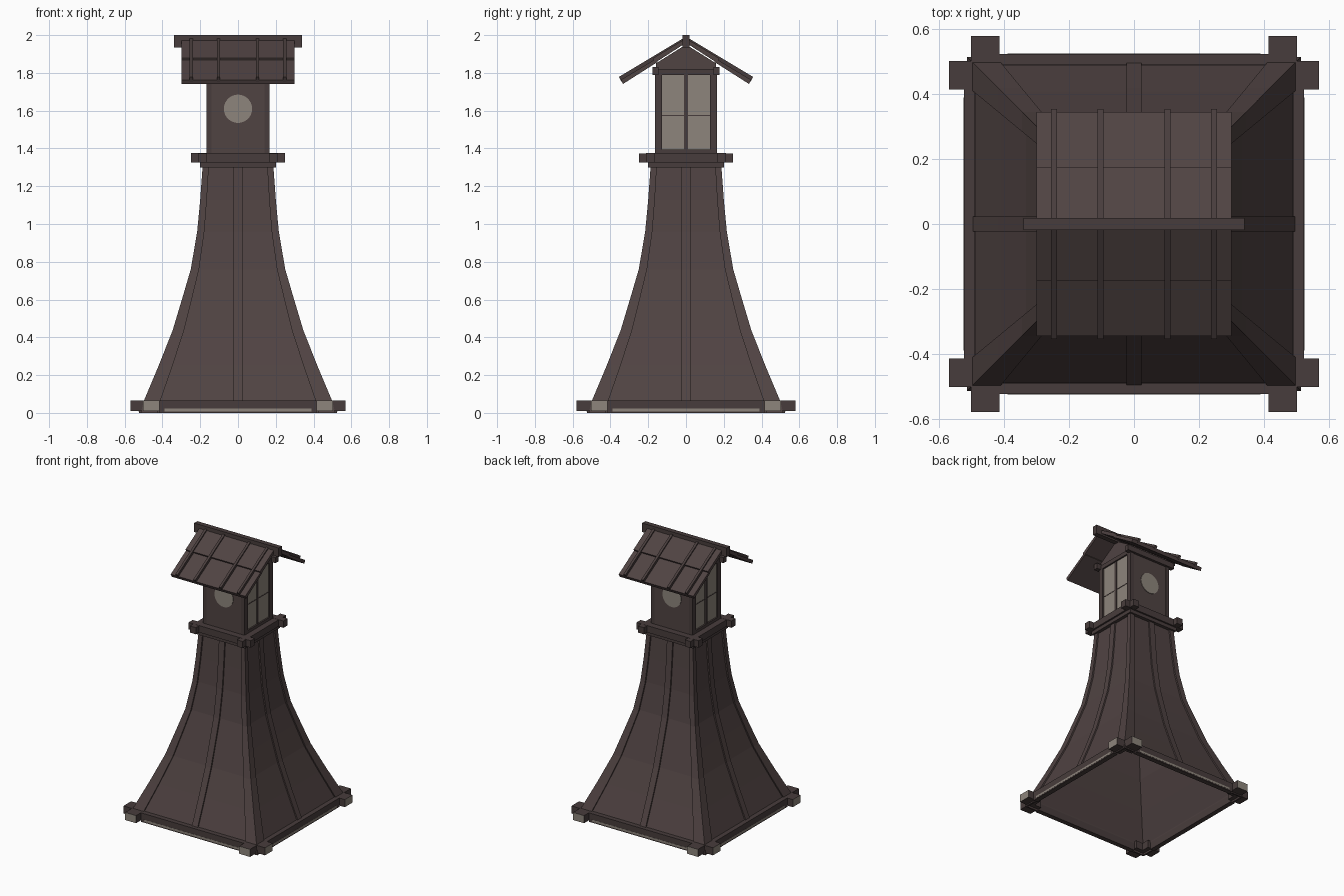
import bpy, bmesh, math
from mathutils import Matrix

if "Cube" in bpy.data.objects:
    bpy.data.objects.remove(bpy.data.objects["Cube"])


def mat(name, r, g, b):
    m = bpy.data.materials.new(name)
    m.diffuse_color = (r, g, b, 1)
    m.use_nodes = True
    m.node_tree.nodes["Principled BSDF"].inputs["Base Color"].default_value = m.diffuse_color
    return m


WALL = mat("brown_boards", 0.080, 0.056, 0.055)
BEAM = mat("dark_beams", 0.064, 0.046, 0.045)
PALE = mat("pale_paper", 0.27, 0.235, 0.20)


def finish(name, bm, *mats, recalc=True):
    if recalc:
        bmesh.ops.recalc_face_normals(bm, faces=bm.faces)
    me = bpy.data.meshes.new(name)
    bm.to_mesh(me)
    bm.free()
    for m in mats:
        me.materials.append(m)
    ob = bpy.data.objects.new(name, me)
    bpy.context.collection.objects.link(ob)
    return ob


def box(name, lo, hi, *mats):
    bm = bmesh.new()
    bmesh.ops.create_cube(bm, size=1)
    for v in bm.verts:
        for i in range(3):
            v.co[i] = (lo[i] + hi[i]) / 2 + v.co[i] * (hi[i] - lo[i])
    return finish(name, bm, *mats)


def prism(name, yz, x0, x1, m):
    """Extrude a y-z outline along x."""
    bm = bmesh.new()
    a = [bm.verts.new((x0, y, z)) for y, z in yz]
    b = [bm.verts.new((x1, y, z)) for y, z in yz]
    n = len(yz)
    bm.faces.new(a)
    bm.faces.new(b)
    for i in range(n):
        bm.faces.new((a[i], a[(i + 1) % n], b[(i + 1) % n], b[i]))
    return finish(name, bm, m)


# Flared tower profile: (height, half width)
PROFILE = [(0.0, 0.515), (0.06, 0.50), (0.25, 0.42), (0.44, 0.345), (0.60, 0.297),
           (0.76, 0.25), (0.96, 0.216), (1.13, 0.200), (1.31, 0.187)]
D = 0.012


def loft(name, section, turn, m, caps, start=0):
    """Loft a section(half width) outline up the flared profile."""
    bm = bmesh.new()
    rings = [[bm.verts.new((x, y, z)) for x, y in section(w)] for z, w in PROFILE[start:]]
    n = len(rings[0])
    for a, b in zip(rings, rings[1:]):
        for i in range(n):
            j = (i + 1) % n
            bm.faces.new((a[i], a[j], b[j], b[i]))
    if caps:
        bm.faces.new(rings[0])
        bm.faces.new(rings[-1])
    bmesh.ops.rotate(bm, verts=bm.verts, matrix=Matrix.Rotation(turn, 3, 'Z'))
    return finish(name, bm, m, recalc=caps)


def wall(w):
    s = w - D
    return [(s, s), (-s, s), (-s, -s), (s, -s)]


def post(w):
    t, d = 0.175 * w, D - 0.001
    return [(w, w), (w - t, w), (w - t, w - d), (w - d, w - d), (w - d, w - t), (w, w - t)]


def strip(w):
    a, b = w - D + 0.001, w - 0.001
    return [(-0.023, a), (0.023, a), (0.023, b), (-0.023, b)]


# Tower: hollow walls open below, corner posts, centre battens
loft("tower_walls", wall, 0, WALL, False)
for k in range(4):
    loft(f"corner_post_{k}", post, k * math.pi / 2, WALL, True)
    loft(f"centre_batten_{k}", strip, k * math.pi / 2, WALL, True, 1)

# Base sills with crossed beam ends (pale end grain)
for s in (-1, 1):
    y0, y1 = sorted((s * 0.49, s * 0.525))
    box("sill_x", (-0.415, y0, 0), (0.415, y1, 0.065), BEAM)
    box("sill_y", (y0, -0.415, 0), (y1, 0.415, 0.065), BEAM)
    p0, p1 = sorted((s * 0.526, s * 0.524))
    box("sill_wear_x", (-0.39, p0, 0.008), (0.39, p1, 0.022), PALE)
    box("sill_wear_y", (p0, -0.39, 0.008), (p1, 0.39, 0.022), PALE)
    for t in (-1, 1):
        for axis in (0, 1):
            a0, a1 = sorted((s * 0.415, s * 0.503))
            b0, b1 = sorted((t * 0.47, t * (0.57 if axis == 0 else 0.58)))
            lo, hi = ((b0, a0, 0.01), (b1, a1, 0.065)) if axis == 0 else ((a0, b0, 0.01), (a1, b1, 0.065))
            ob = box("beam_end", lo, hi, BEAM, PALE)
            for f in ob.data.polygons:
                if f.normal[axis] * t > 0.9:
                    f.material_index = 1

# Collar under the cabin
box("collar_plate", (-0.2, -0.2, 1.30), (0.2, 0.2, 1.345), BEAM)
box("collar_floor", (-0.18, -0.18, 1.34), (0.18, 0.18, 1.37), BEAM)
for s in (-1, 1):
    c0, c1 = sorted((s * 0.165, s * 0.212))
    box("collar_beam_x", (-0.25, c0, 1.325), (0.25, c1, 1.375), BEAM)
    box("collar_beam_y", (c0, -0.25, 1.326), (c1, 0.25, 1.374), BEAM)

# Cabin with gables
prism("cabin", [(-0.16, 1.36), (0.16, 1.36), (0.16, 1.85), (0, 1.95), (-0.16, 1.85)],
      -0.152, 0.152, WALL)
for s in (-1, 1):
    # round window front and back
    bm = bmesh.new()
    bmesh.ops.create_cone(bm, cap_ends=True, segments=32, radius1=0.075, radius2=0.075, depth=0.008,
                          matrix=Matrix.Translation((0, s * 0.16, 1.61)) @ Matrix.Rotation(math.pi / 2, 4, 'X'))
    finish("round_window", bm, PALE)
    # wall plates under the eaves
    y0, y1 = sorted((s * 0.145, s * 0.178))
    box("wall_plate", (-0.2, y0, 1.79), (0.2, y1, 1.83), BEAM)
    # side windows: panes, frame and bars
    x0, x1 = sorted((s * 0.15, s * 0.156))
    f0, f1 = sorted((s * 0.14, s * 0.167))
    for t in (-1, 1):
        y0, y1 = sorted((t * 0.01, t * 0.126))
        box("window_pane", (x0, y0, 1.395), (x1, y1, 1.79), PALE)
        y0, y1 = sorted((t * 0.126, t * 0.165))
        box("cabin_post", (f0, y0, 1.36), (f1, y1, 1.82), BEAM)
    box("window_mullion", (f0, -0.01, 1.38), (s * 0.16 if s > 0 else f1, 0.01, 1.79), BEAM)
    b0, b1 = sorted((s * 0.15, s * 0.158))
    box("window_bar", (b0, -0.126, 1.572), (b1, 0.126, 1.578), BEAM)
    box("window_head", (f0, -0.165, 1.79), (f1, 0.165, 1.82), BEAM)
    box("window_foot", (f0, -0.165, 1.36), (f1, 0.165, 1.395), BEAM)

# Roof: overlapping boards, ribs and ridge beam
def slope(name, s, ya, yb, top, thick, x0, x1, m):
    za, zb = top - 0.6 * ya, top - 0.6 * yb
    k = 0.5 * thick
    prism(name, [(s * ya, za), (s * yb, zb), (s * (yb - k), zb - thick), (s * ya, za - thick)], x0, x1, m)


for s in (-1, 1):
    slope("upper_roof_boards", s, 0, 0.175, 1.983, 0.024, -0.30, 0.30, WALL)
    slope("lower_roof_boards", s, 0.15, 0.345, 1.970, 0.022, -0.30, 0.30, WALL)
    for x in (-0.247, -0.103, 0.103, 0.247):
        slope("roof_rib", s, 0, 0.355, 1.992, 0.026, x - 0.009, x + 0.009, BEAM)
box("ridge_beam", (-0.34, -0.018, 1.935), (0.34, 0.018, 2.0), BEAM)
